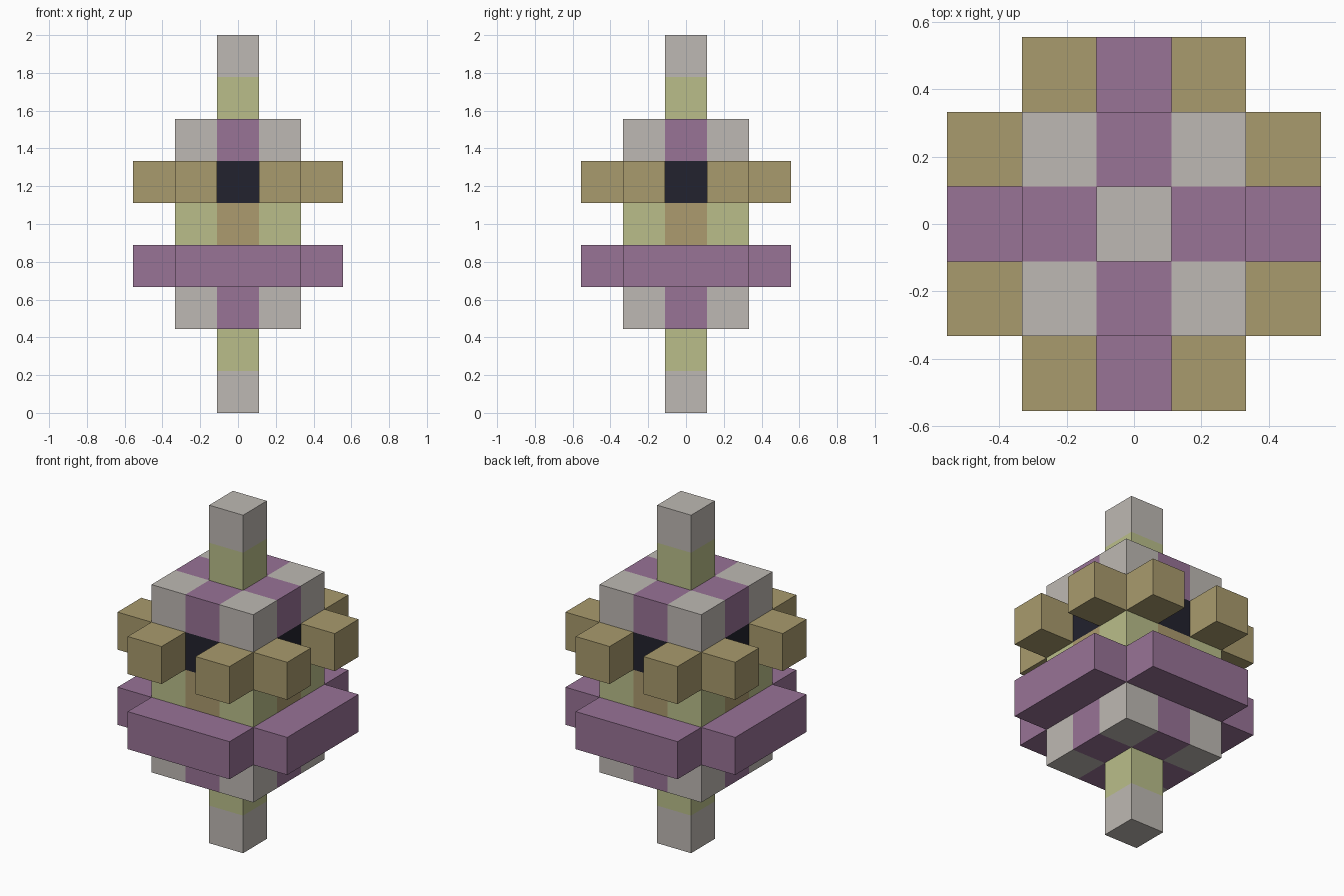
import bpy, bmesh
from mathutils import Vector

cube = bpy.data.objects.get("Cube")
if cube:
    bpy.data.objects.remove(cube, do_unlink=True)

U = 2 / 9  # edge of one block


def srgb(c):
    return tuple((v / 255 / 12.92) if v < 11 else ((v / 255 + 0.055) / 1.055) ** 2.4 for v in c)


def material(name, rgb):
    m = bpy.data.materials.new(name)
    colour = (*srgb(rgb), 1)
    m.use_nodes = True
    m.diffuse_color = colour
    bsdf = next(n for n in m.node_tree.nodes if n.type == 'BSDF_PRINCIPLED')
    bsdf.inputs["Base Color"].default_value = colour
    return m


MATS = {
    "stone": material("pale stone", (190, 185, 179)),
    "green": material("sage green", (186, 190, 138)),
    "purple": material("dusty purple", (152, 115, 150)),
    "tan": material("olive tan", (169, 155, 109)),
    "brown": material("warm tan", (172, 155, 110)),
    "dark": material("dark navy", (34, 34, 46)),
}
SLOTS = list(MATS)


# Layer rules: distance from the axis in blocks -> colour, or None where empty
def post(colour):
    return lambda a, b: colour if a == b == 0 else None


def slab(corner, cross):
    return lambda a, b: None if max(a, b) > 1 else corner if a == b == 1 else cross


def plate(a, b):
    return None if a == b == 2 else "purple"


def block_ring(a, b):
    if max(a, b) == 2:
        return "tan" if min(a, b) == 1 else None
    return "tan" if a == b == 1 else "dark"


LAYERS = [
    ("bottom_tip", post("stone")),
    ("lower_stem", post("green")),
    ("lower_slab", slab("stone", "purple")),
    ("wide_plate", plate),
    ("middle_slab", slab("green", "brown")),
    ("block_ring", block_ring),
    ("upper_slab", slab("stone", "purple")),
    ("upper_stem", post("green")),
    ("top_tip", post("stone")),
]

cells = {}
for k, (name, rule) in enumerate(LAYERS):
    for i in range(-2, 3):
        for j in range(-2, 3):
            colour = rule(abs(i), abs(j))
            if colour:
                cells[i, j, k] = colour


# Each layer is one object made of the exposed faces of its blocks
def build_layer(name, level):
    bm = bmesh.new()
    for cell, colour in cells.items():
        if cell[2] != level:
            continue
        centre = Vector((cell[0], cell[1], cell[2] + 0.5)) * U
        for axis in range(3):
            for sign in (-1, 1):
                near = list(cell)
                near[axis] += sign
                if tuple(near) in cells:
                    continue
                n, s, t = Vector(), Vector(), Vector()
                n[axis] = sign
                s[(axis + 1) % 3] = 1
                t = n.cross(s)
                corners = [n + s + t, n - s + t, n - s - t, n + s - t]
                face = bm.faces.new([bm.verts.new(centre + c * U / 2) for c in corners])
                face.material_index = SLOTS.index(colour)
    bmesh.ops.remove_doubles(bm, verts=bm.verts[:], dist=0.001)
    bm.normal_update()
    mesh = bpy.data.meshes.new(name)
    for m in MATS.values():
        mesh.materials.append(m)
    bm.to_mesh(mesh)
    bm.free()
    bpy.context.collection.objects.link(bpy.data.objects.new(name, mesh))


for level, (name, rule) in enumerate(LAYERS):
    build_layer(name, level)
